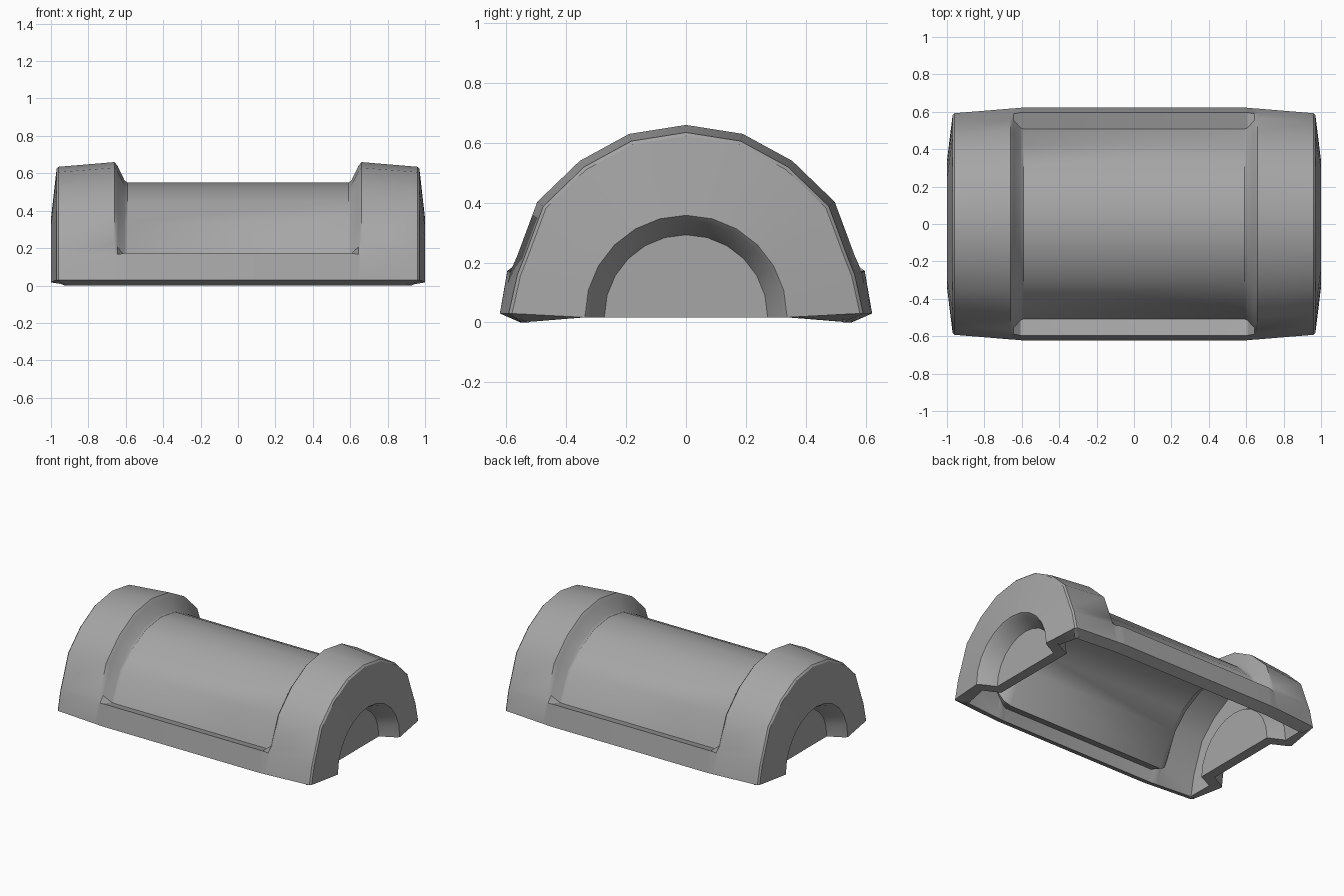
import bpy, bmesh, math

cube = bpy.data.objects.get("Cube")
if cube:
    bpy.data.objects.remove(cube, do_unlink=True)

grey = bpy.data.materials.new("plain_grey")
grey.use_nodes = True
colour = (0.38, 0.38, 0.38, 1)
grey.diffuse_color = colour
grey.node_tree.nodes["Principled BSDF"].inputs["Base Color"].default_value = colour

BASE = 0.03  # height of the lower outer edge
WALL = 0.07  # shell thickness

# Half profiles (y, z) from the crown down to the lower edge
HUB = [(0, .66), (.19, .63), (.355, .54), (.497, .403), (.565, .22), (.587, .165), (.617, BASE)]
PANEL = [(0, .55), (.16, .525), (.306, .45), (.42, .335), (.508, .148), (.597, .174), (.622, BASE)]


def scaled(profile, s):
    return [(y * s, BASE + (z - BASE) * s) for y, z in profile]


def blend(t):
    return [(a + (c - a) * t, b + (d - b) * t) for (a, b), (c, d) in zip(HUB, PANEL)]


def arch(radius):
    return [(radius * math.sin(math.radians(15 * i)),
             .02 + radius * math.cos(math.radians(15 * i))) for i in range(7)]


def full(profile):
    return [(-y, z) for y, z in reversed(profile[1:])] + profile


# Cross-sections from the end recess inward to the sunken panel
stations = [(.885, arch(.273)), (.982, arch(.322)), (1.0, arch(.338)),
            (.97, scaled(HUB, .942)), (.96, scaled(HUB, .96)),
            (.66, HUB), (.643, blend(.2)), (.606, blend(.9)), (.59, PANEL)]
sections = [(-x, p) for x, p in stations] + [(x, p) for x, p in reversed(stations)]

# Outer skin lofted through the sections, with a cap in each recess
bm = bmesh.new()
rings = [[bm.verts.new((x, y, z)) for y, z in full(p)] for x, p in sections]
for a, b in zip(rings, rings[1:]):
    for i in range(len(a) - 1):
        bm.faces.new((a[i], b[i], b[i + 1], a[i + 1]))
bm.faces.new(rings[0])
bm.faces.new(rings[-1])
bmesh.ops.recalc_face_normals(bm, faces=bm.faces)
bm.normal_update()
crown = max(bm.faces, key=lambda f: f.calc_center_median().z)
if crown.normal.z < 0:
    bmesh.ops.reverse_faces(bm, faces=bm.faces)

mesh = bpy.data.meshes.new("half_barrel_shell")
bm.to_mesh(mesh)
bm.free()
mesh.materials.append(grey)
shell = bpy.data.objects.new("half_barrel_shell", mesh)
bpy.context.collection.objects.link(shell)
bpy.ops.object.select_all(action='DESELECT')
bpy.context.view_layer.objects.active = shell
shell.select_set(True)

# Wall thickness grown inward
solid = shell.modifiers.new("wall", 'SOLIDIFY')
solid.thickness = WALL
solid.offset = -1
solid.use_even_offset = True
bpy.ops.object.modifier_apply(modifier=solid.name)

# Inner lip of the long sides reaches the ground, the recess lips stay level
for v in shell.data.vertices:
    if v.co.z < .042:
        side_lip = .48 < abs(v.co.y) < .575 and abs(v.co.x) < .95
        if side_lip:
            v.co.z = 0
        elif abs(v.co.y) < .48:
            v.co.z = .017

bpy.ops.object.shade_smooth_by_angle(angle=math.radians(32))
